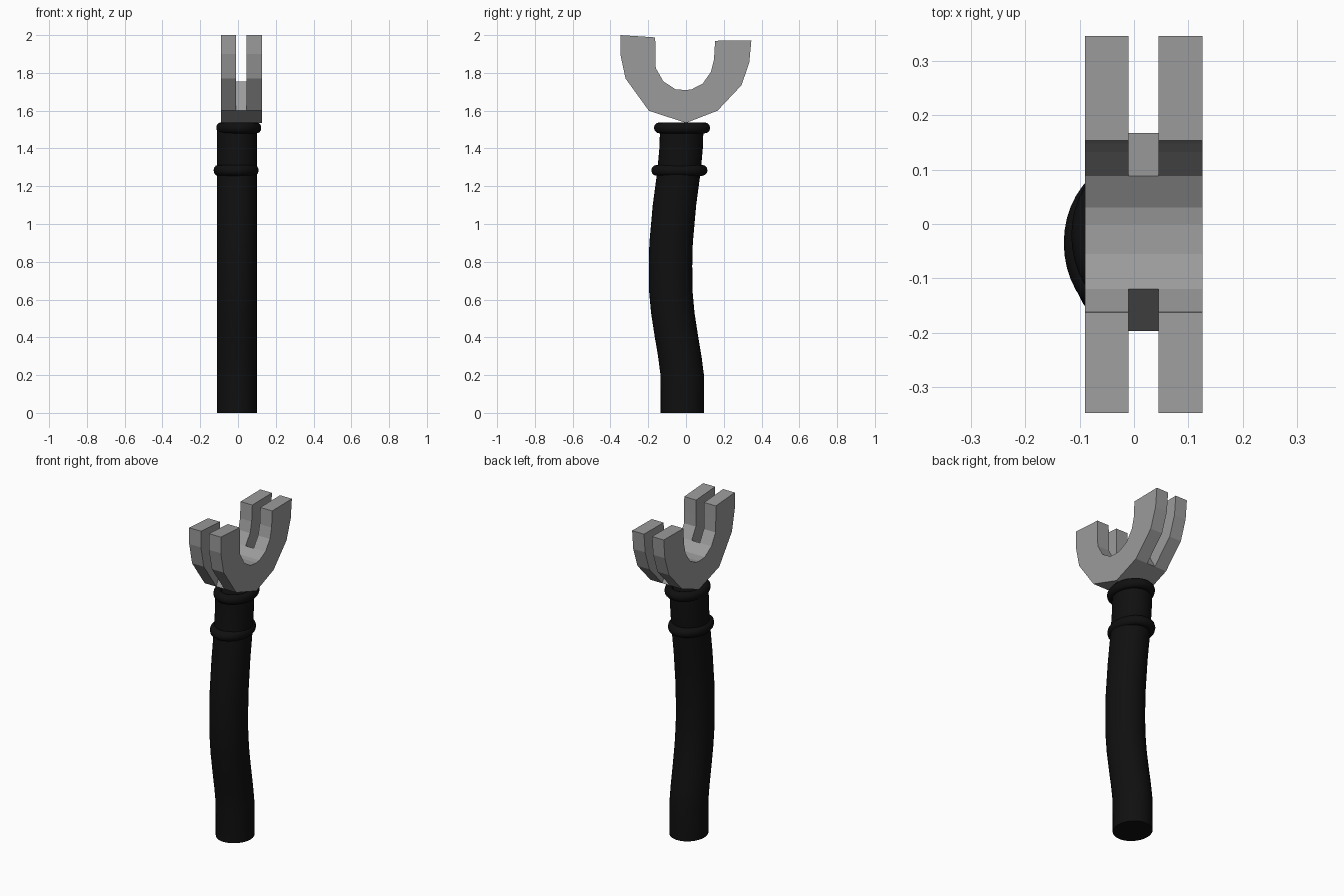
import bpy, bmesh, math

if "Cube" in bpy.data.objects:
    bpy.data.objects.remove(bpy.data.objects["Cube"])

def material(name, v):
    m = bpy.data.materials.new(name)
    m.diffuse_color = (v, v, v, 1)
    m.use_nodes = True
    m.node_tree.nodes["Principled BSDF"].inputs["Base Color"].default_value = m.diffuse_color
    return m

BLACK = material("black rubber", 0.005)
GREY = material("grey metal", 0.33)

def finish(bm, name, mat, smooth):
    bmesh.ops.recalc_face_normals(bm, faces=bm.faces[:])
    me = bpy.data.meshes.new(name)
    bm.to_mesh(me)
    bm.free()
    me.materials.append(mat)
    ob = bpy.data.objects.new(name, me)
    bpy.context.collection.objects.link(ob)
    if smooth:
        bpy.ops.object.select_all(action='DESELECT')
        ob.select_set(True)
        bpy.context.view_layer.objects.active = ob
        bpy.ops.object.shade_smooth_by_angle(angle=math.radians(40))
    return ob

# Curved handle: elliptical rings lofted along a bent centre line (z, centre y)
path = [(0, -.019), (.2, -.02), (.3, -.033), (.4, -.05), (.53, -.07), (.65, -.081),
        (.78, -.082), (.9, -.079), (1.1, -.061), (1.28, -.037), (1.4, -.026), (1.52, -.022)]
SIDES = 32
bm = bmesh.new()
rings = []
for z, cy in path:
    rings.append([bm.verts.new((-.006 + .106 * math.cos(a), cy + .115 * math.sin(a), z))
                  for a in (2 * math.pi * k / SIDES for k in range(SIDES))])
for a, b in zip(rings, rings[1:]):
    for k in range(SIDES):
        j = (k + 1) % SIDES
        bm.faces.new((a[k], a[j], b[j], b[k]))
bm.faces.new(rings[0])
bm.faces.new(rings[-1])
finish(bm, "handle", BLACK, True)

# Collars: tori squashed in x
def collar(name, cx, cy, cz, n=40, m=12, R=.12, r=.029):
    bm = bmesh.new()
    g = []
    for i in range(n):
        a = 2 * math.pi * i / n
        row = []
        for k in range(m):
            t = 2 * math.pi * k / m
            d = R + r * math.cos(t)
            row.append(bm.verts.new((cx + .8 * d * math.cos(a), cy + d * math.sin(a),
                                     cz + r * math.sin(t))))
        g.append(row)
    for i in range(n):
        for k in range(m):
            i2, k2 = (i + 1) % n, (k + 1) % m
            bm.faces.new((g[i][k], g[i2][k], g[i2][k2], g[i][k2]))
    finish(bm, name, BLACK, True)

collar("upper_collar", .004, -.021, 1.509)
collar("lower_collar", -.01, -.035, 1.284)

# Fork: U-shaped profile as outer/inner pairs (y, z), split in x by a slot
outer = [(-.348, 2.0), (-.348, 1.9), (-.32, 1.77), (-.197, 1.6), (-.1, 1.568), (0, 1.535),
         (.085, 1.568), (.167, 1.6), (.294, 1.735), (.335, 1.855), (.346, 1.972)]
inner = [(-.163, 1.988), (-.162, 1.9), (-.16, 1.825), (-.12, 1.755), (-.055, 1.713), (0, 1.709),
         (.03, 1.713), (.088, 1.743), (.132, 1.805), (.148, 1.87), (.154, 1.97)]
xs = [-.09, -.01, .045, .126]
bm = bmesh.new()
O = [[bm.verts.new((x, *p)) for x in xs] for p in outer]
I = [[bm.verts.new((x, *p)) for x in xs] for p in inner]

def solid(s, c):
    # the middle column only exists in the base, leaving slots in both arms
    return 0 <= s < 10 and 0 <= c < 3 and (c != 1 or 3 <= s < 7)

for s in range(10):
    for c in range(3):
        if not solid(s, c):
            continue
        t, d = s + 1, c + 1
        bm.faces.new((O[s][c], O[t][c], O[t][d], O[s][d]))
        bm.faces.new((I[s][c], I[s][d], I[t][d], I[t][c]))
        for ds, e in ((-1, s), (1, t)):
            if not solid(s + ds, c):
                bm.faces.new((O[e][c], O[e][d], I[e][d], I[e][c]))
        for dc, e in ((-1, c), (1, d)):
            if not solid(s, c + dc):
                bm.faces.new((O[s][e], O[t][e], I[t][e], I[s][e]))
loose = [v for v in bm.verts if not v.link_faces]
bmesh.ops.delete(bm, geom=loose, context='VERTS')
finish(bm, "slotted_fork", GREY, False)
